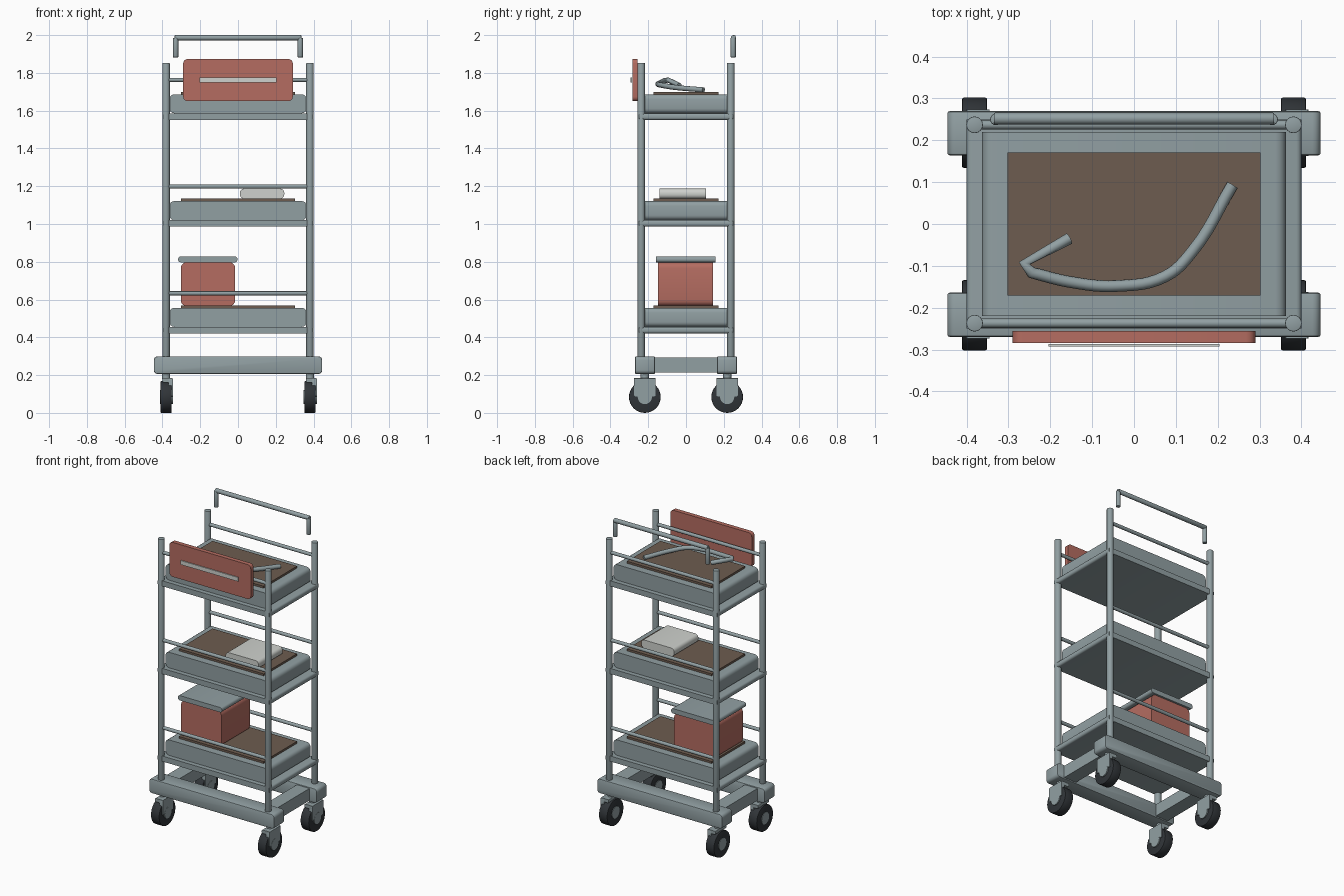
import bpy, bmesh, math
from mathutils import Vector

if "Cube" in bpy.data.objects:
    bpy.data.objects.remove(bpy.data.objects["Cube"])


def material(name, rgb):
    m = bpy.data.materials.new(name)
    m.diffuse_color = (*rgb, 1)
    m.use_nodes = True
    m.node_tree.nodes["Principled BSDF"].inputs["Base Color"].default_value = m.diffuse_color
    return m


STEEL = material("blue grey steel", (0.285, 0.35, 0.365))
BROWN = material("brown mat", (0.155, 0.108, 0.08))
RED = material("brick red", (0.46, 0.152, 0.12))
WHITE = material("off white", (0.62, 0.64, 0.61))
RUBBER = material("dark rubber", (0.03, 0.035, 0.04))


def finish(name, bm, mat):
    bmesh.ops.recalc_face_normals(bm, faces=bm.faces)
    me = bpy.data.meshes.new(name)
    bm.to_mesh(me)
    bm.free()
    me.materials.append(mat)
    ob = bpy.data.objects.new(name, me)
    bpy.context.collection.objects.link(ob)
    bpy.ops.object.select_all(action='DESELECT')
    ob.select_set(True)
    bpy.context.view_layer.objects.active = ob
    bpy.ops.object.shade_smooth_by_angle(angle=math.radians(35))
    return ob


def box(name, lo, hi, mat, radius=0.0, segments=4, axis=1, soft=0.0):
    """Box from corner to corner; rounds the edges along one axis, then softens the ends."""
    bm = bmesh.new()
    bmesh.ops.create_cube(bm, size=1)
    lo, hi = Vector(lo), Vector(hi)
    for v in bm.verts:
        v.co = (lo + hi) / 2 + v.co * (hi - lo)
    if radius:
        edges = [e for e in bm.edges
                 if abs((e.verts[0].co - e.verts[1].co).normalized()[axis]) > 0.9]
        bmesh.ops.bevel(bm, geom=edges, offset=radius, segments=segments,
                        profile=0.5, affect='EDGES')
    if soft:
        edges = [e for e in bm.edges
                 if abs(e.verts[0].co[axis] - e.verts[1].co[axis]) < 1e-5]
        bmesh.ops.bevel(bm, geom=edges, offset=soft, segments=2,
                        profile=0.5, affect='EDGES')
    return finish(name, bm, mat)


def rod(name, a, b, r, mat, sides=16, bevel=0.0):
    """Cylinder between two points, optionally with rounded rims."""
    a, b = Vector(a), Vector(b)
    bm = bmesh.new()
    bmesh.ops.create_cone(bm, cap_ends=True, segments=sides,
                          radius1=r, radius2=r, depth=(b - a).length)
    if bevel:
        rims = [e for e in bm.edges if abs(e.verts[0].co.z - e.verts[1].co.z) < 1e-5]
        bmesh.ops.bevel(bm, geom=rims, offset=bevel, segments=2,
                        profile=0.5, affect='EDGES')
    rot = (b - a).to_track_quat('Z', 'Y')
    for v in bm.verts:
        v.co = rot @ v.co + (a + b) / 2
    return finish(name, bm, mat)


PX, PY = 0.381, 0.237        # post positions

# Corner posts and casters
for sx in (-1, 1):
    for sy in (-1, 1):
        rod("post", (sx * PX, sy * PY, 0.25), (sx * PX, sy * PY, 1.852), 0.02,
            STEEL, bevel=0.002)
        x, y, z = sx * PX, sy * 0.218, 0.084
        rod("wheel", (x - 0.03, y, z), (x + 0.03, y, z), 0.084, RUBBER, 32, 0.004)
        rod("hub", (x - 0.033, y, z), (x + 0.037, y, z), 0.038, STEEL, 20)
        box("fork_plate", (x + 0.012, y - 0.056, z + 0.004),
            (x + 0.036, y + 0.056, 0.183), STEEL, 0.004, 2, 0)
        box("fork_cap", (x - 0.02, y - 0.056, 0.162),
            (x + 0.036, y + 0.056, 0.184), STEEL, 0.006, 2)
        rod("caster_stem", (x, y, 0.18), (x, y, 0.215), 0.022, STEEL)

# Base frame
for s in (-1, 1):
    box("base_beam", (-0.446, s * 0.217 - 0.053, 0.206),
        (0.446, s * 0.217 + 0.053, 0.299), STEEL, 0.02, soft=0.006)
    box("base_side_beam", (s * 0.35 - 0.045, -0.18, 0.214),
        (s * 0.35 + 0.045, 0.18, 0.292), STEEL)

# Shelves: support slab, tray, mat and guard rails
for z in (0.456, 1.021, 1.586):
    box("shelf_slab", (-0.4, -0.25, z - 0.035), (0.4, 0.25, z), STEEL, 0.012, 3)
    box("tray", (-0.363, -0.22, z), (0.363, 0.22, z + 0.1), STEEL, 0.025)
    box("mat", (-0.302, -0.171, z + 0.1), (0.302, 0.171, z + 0.113), BROWN)
    for s in (-1, 1):
        rod("guard_rail", (-PX, s * PY, z + 0.177), (PX, s * PY, z + 0.177), 0.011, STEEL)

# Push handle
rod("handle_bar", (-0.335, 0.252, 1.986), (0.335, 0.252, 1.986), 0.014, STEEL, bevel=0.003)
for s in (-1, 1):
    rod("handle_upright", (s * 0.33, 0.25, 1.882), (s * 0.33, 0.25, 1.986), 0.014,
        STEEL, bevel=0.003)

# Front panel with pale strip
box("front_panel", (-0.29, -0.284, 1.651), (0.29, -0.256, 1.873), RED, 0.022)
box("panel_strip", (-0.204, -0.293, 1.75), (0.204, -0.287, 1.776), WHITE)

# Bin with lid on the lower shelf, pad on the middle shelf
box("bin", (-0.303, -0.147, 0.566), (-0.015, 0.143, 0.797), RED, 0.03)
box("bin_lid", (-0.317, -0.16, 0.797), (-0.003, 0.156, 0.828), STEEL, 0.014)
box("pad", (0.01, -0.14, 1.134), (0.245, 0.106, 1.187), WHITE, 0.022)

# Bent tube lying on the top shelf
cu = bpy.data.curves.new("bent_tube", 'CURVE')
cu.dimensions = '3D'
cu.bevel_depth = 0.014
cu.bevel_resolution = 3
cu.use_fill_caps = True
cu.resolution_u = 6
path = [(0.235, 0.093, 1.71), (0.14, -0.065, 1.724), (0.075, -0.125, 1.734),
        (-0.04, -0.148, 1.74), (-0.15, -0.139, 1.746), (-0.245, -0.116, 1.758),
        (-0.262, -0.094, 1.762), (-0.155, -0.035, 1.733)]
sp = cu.splines.new('BEZIER')
sp.bezier_points.add(len(path) - 1)
for i, (bp, p) in enumerate(zip(sp.bezier_points, path)):
    bp.co = p
    kind = 'VECTOR' if i > 4 else 'AUTO'
    bp.handle_left_type = bp.handle_right_type = kind
cu.materials.append(STEEL)
tube = bpy.data.objects.new("bent_tube", cu)
bpy.context.collection.objects.link(tube)
